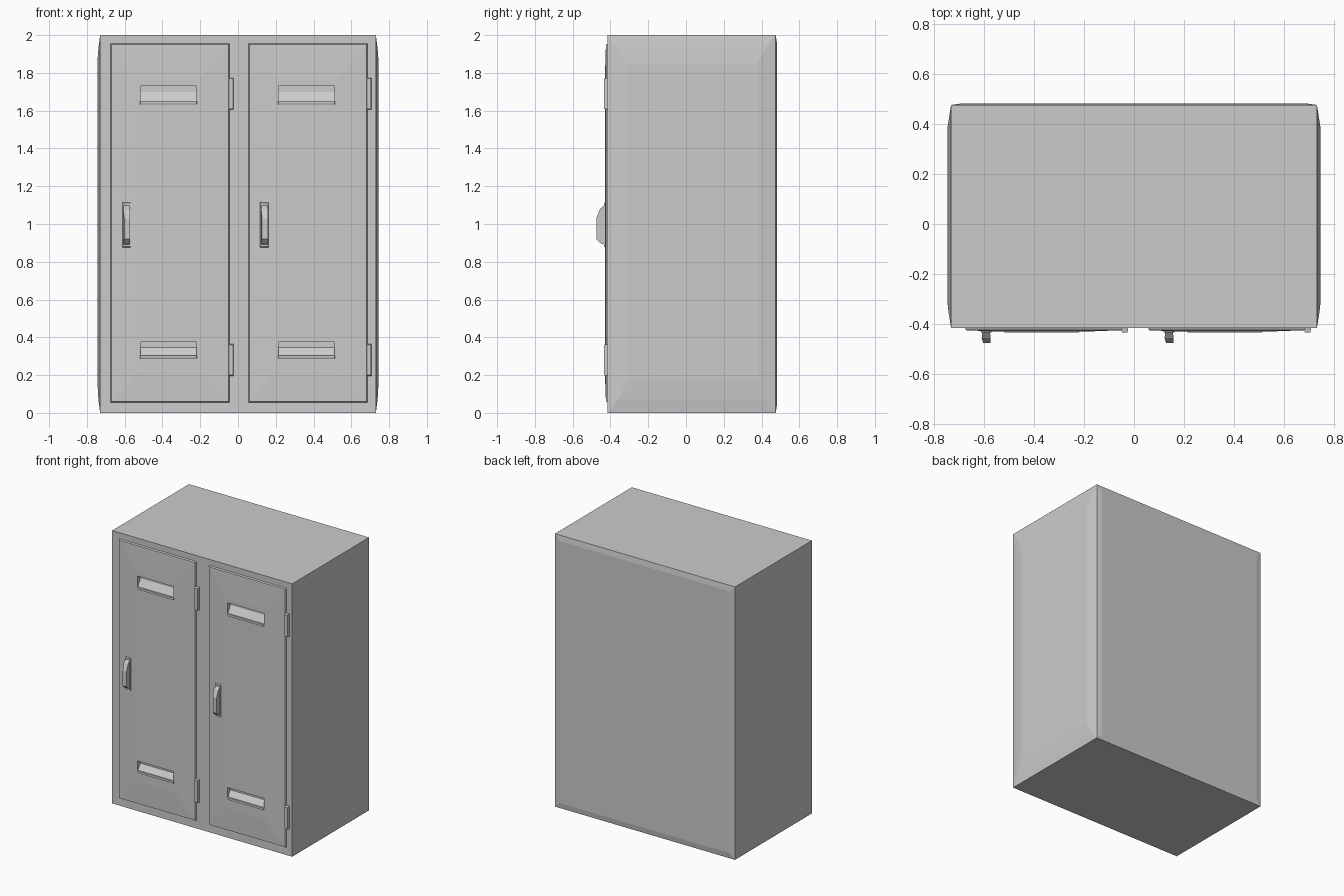
import bpy, bmesh

if "Cube" in bpy.data.objects:
    bpy.data.objects.remove(bpy.data.objects["Cube"])

TO_FRONT = lambda u, v, d: (u, -d, v)
TO_BACK = lambda u, v, d: (u, d, v)
TO_RIGHT = lambda u, v, d: (d, u, v)
TO_LEFT = lambda u, v, d: (-d, u, v)


def loft(name, rings, place):
    """Closed solid through rectangles (u0, u1, v0, v1, depth)."""
    bm = bmesh.new()
    loops = []
    for u0, u1, v0, v1, d in rings:
        corners = [(u0, v0), (u1, v0), (u1, v1), (u0, v1)]
        loops.append([bm.verts.new(place(u, v, d)) for u, v in corners])
    for a, b in zip(loops, loops[1:]):
        for i in range(4):
            j = (i + 1) % 4
            bm.faces.new((a[i], a[j], b[j], b[i]))
    bm.faces.new(loops[0])
    bm.faces.new(loops[-1])
    bmesh.ops.recalc_face_normals(bm, faces=bm.faces)
    mesh = bpy.data.meshes.new(name)
    bm.to_mesh(mesh)
    bm.free()
    obj = bpy.data.objects.new(name, mesh)
    bpy.context.collection.objects.link(obj)
    return obj


def vent_cutter(u0, u1, z0, z1):
    # wedge: deep under the top lip, running out at the bottom
    return loft("vent_cutter", [(u0, u1, z0, z1, 0.45), (u0, u1, z0, z1, 0.424),
                                (u0, u1, z1 - 0.03, z1, 0.395)], TO_FRONT)


def cut(obj, cutter):
    mod = obj.modifiers.new("vent", 'BOOLEAN')
    mod.operation = 'DIFFERENCE'
    mod.solver = 'EXACT'
    mod.object = cutter
    bpy.context.view_layer.objects.active = obj
    bpy.ops.object.modifier_apply(modifier=mod.name)
    bpy.data.objects.remove(cutter)


# Cabinet body
loft("body", [(-0.73, 0.73, 0, 2, -0.475), (-0.73, 0.73, 0, 2, 0.375)], TO_FRONT)

# Gently raised side panels and back panel
for side, place in (("right", TO_RIGHT), ("left", TO_LEFT)):
    loft(side + "_side_panel", [(-0.415, 0.475, 0, 2, 0.72),
                                (-0.415, 0.475, 0, 2, 0.73),
                                (-0.36, 0.42, 0.07, 1.93, 0.739),
                                (-0.31, 0.38, 0.17, 1.85, 0.745)], place)
loft("back_panel", [(-0.73, 0.73, 0, 2, 0.47), (-0.73, 0.73, 0, 2, 0.475),
                    (-0.69, 0.69, 0.04, 1.96, 0.481)], TO_BACK)

# Two identical doors with vents, hinges and handles
for side, s in (("left", 0.0), ("right", 0.73)):
    door = loft(side + "_door", [(-0.73 + s, s, 0, 2, 0.37),
                                 (-0.73 + s, s, 0, 2, 0.415),
                                 (-0.675 + s, -0.045 + s, 0.055, 1.955, 0.414),
                                 (-0.67 + s, -0.05 + s, 0.06, 1.95, 0.424),
                                 (-0.53 + s, -0.21 + s, 0.22, 1.76, 0.43)], TO_FRONT)
    for z0, z1 in ((1.65, 1.73), (0.305, 0.375)):
        cut(door, vent_cutter(-0.515 + s, -0.22 + s, z0, z1))
        # thin sloping lip below each vent
        loft(side + "_vent_lip", [(-0.525 + s, -0.21 + s, z0 - 0.035, z0, 0.42),
                                  (-0.515 + s, -0.22 + s, z0 - 0.012, z0, 0.434)], TO_FRONT)
    for z in (0.28, 1.69):
        loft(side + "_hinge", [(-0.052 + s, -0.022 + s, z - 0.085, z + 0.085, 0.41),
                               (-0.048 + s, -0.026 + s, z - 0.08, z + 0.08, 0.434)], TO_FRONT)
    h = -0.59 + s
    loft(side + "_handle_plate", [(h - 0.025, h + 0.025, 0.87, 1.12, 0.42),
                                  (h - 0.02, h + 0.02, 0.88, 1.11, 0.434)], TO_FRONT)
    loft(side + "_handle", [(h - 0.015, h + 0.015, 0.89, 1.10, 0.43),
                            (h - 0.018, h + 0.018, 0.90, 1.08, 0.455),
                            (h - 0.012, h + 0.018, 0.92, 1.03, 0.475)], TO_FRONT)
